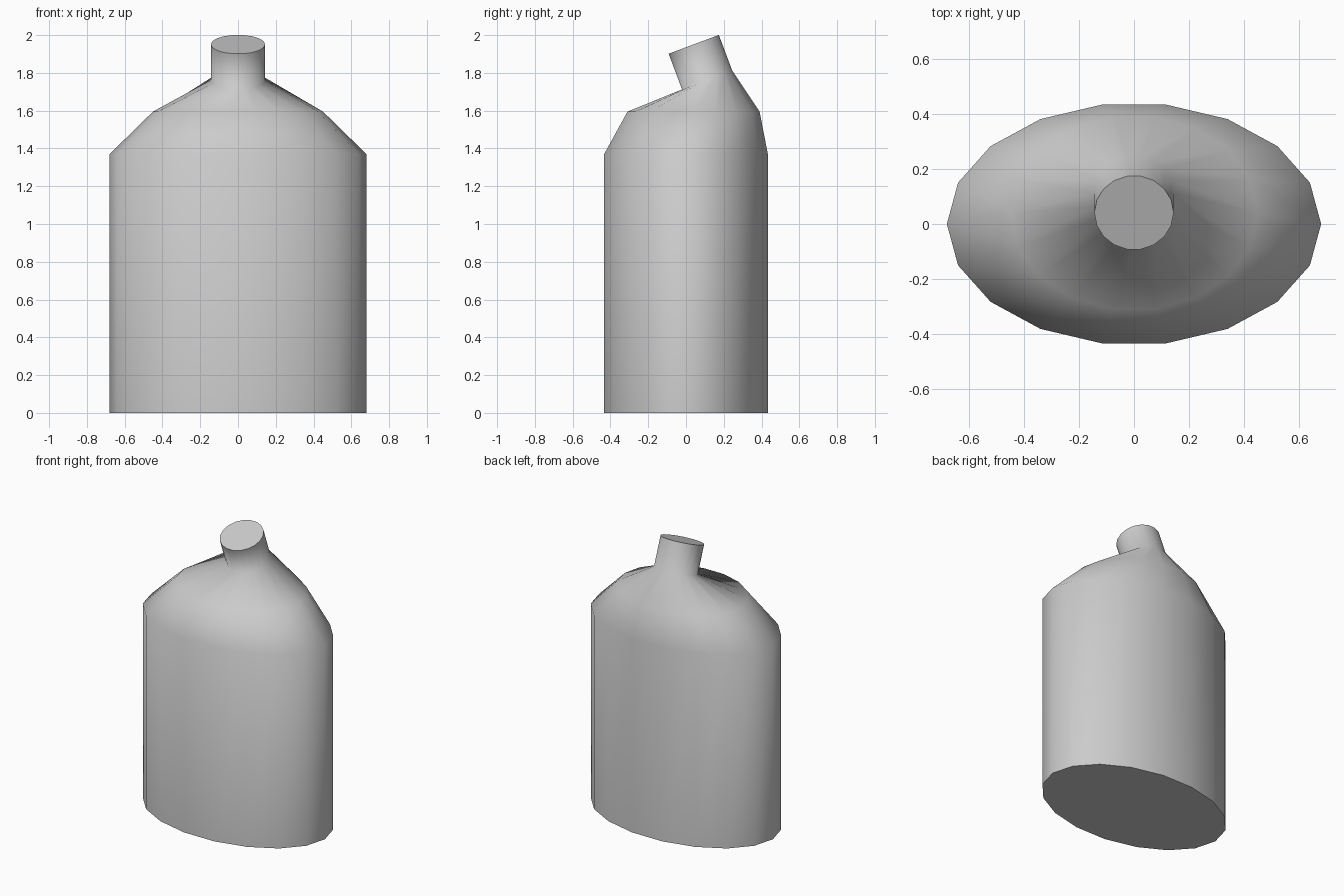
import bpy
import bmesh
from math import sin, cos, pi, radians
from mathutils import Matrix, Vector

cube = bpy.data.objects.get("Cube")
if cube:
    bpy.data.objects.remove(cube, do_unlink=True)

SIDES = 18
TILT = radians(20.5)

grey = bpy.data.materials.new("plain grey")
grey.use_nodes = True
colour = (0.6, 0.6, 0.6, 1)
grey.diffuse_color = colour
grey.node_tree.nodes["Principled BSDF"].inputs["Base Color"].default_value = colour

# Cross-sections from base to mouth: centre y, centre z, half width, half depth, tilt
sections = [
    (0, 0, 0.68, 0.44, 0),
    (0, 1.37, 0.68, 0.44, 0),
    (0.04, 1.595, 0.45, 0.355, 0),
    (0.112, 1.762, 0.144, 0.144, TILT),
    (0.041, 1.951, 0.144, 0.144, TILT),
]

bm = bmesh.new()


def add_ring(cy, cz, rx, ry, tilt):
    turn = Matrix.Rotation(tilt, 3, "X")
    angles = [2 * pi * i / SIDES for i in range(SIDES)]
    return [bm.verts.new(turn @ Vector((rx * cos(a), ry * sin(a), 0)) + Vector((0, cy, cz)))
            for a in angles]


rings = [add_ring(*s) for s in sections]

# Smooth walls between neighbouring sections
for low, high in zip(rings, rings[1:]):
    for i in range(SIDES):
        j = (i + 1) % SIDES
        bm.faces.new((low[i], low[j], high[j], high[i])).smooth = True

# Flat base and closed mouth with crisp rims
for cap in (bm.faces.new(rings[0][::-1]), bm.faces.new(rings[-1])):
    cap.smooth = False
    for edge in cap.edges:
        edge.smooth = False

mesh = bpy.data.meshes.new("bottle")
bm.to_mesh(mesh)
bm.free()
mesh.materials.append(grey)
bottle = bpy.data.objects.new("bottle", mesh)
bpy.context.collection.objects.link(bottle)
